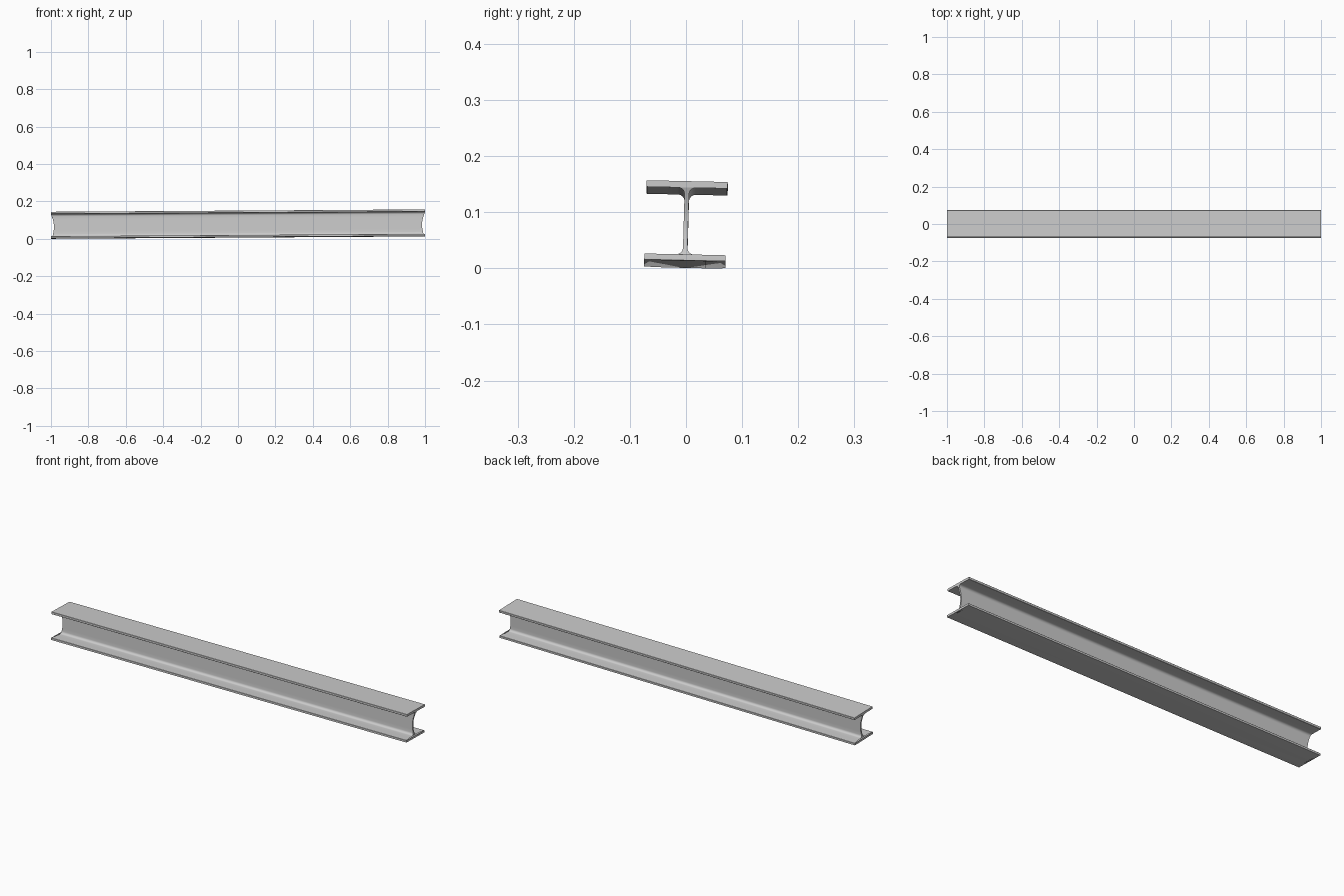
import bpy, bmesh, math

if "Cube" in bpy.data.objects:
    bpy.data.objects.remove(bpy.data.objects["Cube"])

H = 0.142      # beam depth
T = 0.0115     # flange thickness
W = 0.0725     # half flange width
WEB = 0.004    # half web thickness
R = 0.012      # root fillet radius


def fillet(z_flange, up):
    # quarter arc from the flange face into the web, on the +y side
    pts = []
    for i in range(6):
        a = math.pi / 2 * i / 5
        pts.append((WEB + R * (1 - math.sin(a)),
                    z_flange + up * R * (1 - math.cos(a))))
    return pts


# +y half of the I profile, bottom to top, then mirrored for -y
half = [(0, 0), (W / 2, 0), (W, 0.001), (W, T - 0.001), (W - 0.001, T), (W / 2, T)]
half += fillet(T, 1)
half += [(WEB, T + R + (H - 2 * (T + R)) * k / 6) for k in range(1, 6)]
half += fillet(H - T, -1)[::-1]
half += [(W / 2, H - T), (W - 0.001, H - T), (W, H - T + 0.001), (W, H - 0.001), (W - 0.001, H), (0, H)]
n = len(half)


def recess(y, z):
    # web ends are worn inward; the lower flange end is slightly dished
    if z <= T:
        return 0.008 * (1 - (y / W) ** 2)
    if z >= H - T:
        return 0.0
    t = (z - T) / (H - 2 * T)
    return 0.008 * (1 - t) + 0.012 * math.sin(math.pi * t)


def place(x, y, z):
    # the beam lies with a slight pitch and roll
    shift = 0.002 * (2 * z / H - 1)
    return (x, y + shift, z + 0.0085 + 0.0063 * x - 0.022 * y)


bm = bmesh.new()
rings = []
for side in (-1, 1):
    right = [bm.verts.new(place(side * (1 - recess(y, z)), y, z)) for y, z in half]
    left = [right[i] if half[i][0] == 0 else
            bm.verts.new(place(side * (1 - recess(*half[i])), -half[i][0], half[i][1]))
            for i in range(n)]
    rings.append((right, left))
    # end cap in horizontal strips, left to right
    for i in range(n - 1):
        quad = [right[i], right[i + 1], left[i + 1], left[i]]
        quad = list(dict.fromkeys(quad))
        if abs(half[i][1] - half[i + 1][1]) > 1e-6:
            bm.faces.new(quad)

# long faces joining the two ends
for s in (0, 1):
    a, b = rings[0][s], rings[1][s]
    for i in range(n - 1):
        bm.faces.new([a[i], a[i + 1], b[i + 1], b[i]])

bmesh.ops.recalc_face_normals(bm, faces=bm.faces)
mesh = bpy.data.meshes.new("steel_beam")
bm.to_mesh(mesh)
bm.free()
beam = bpy.data.objects.new("steel_beam", mesh)
bpy.context.collection.objects.link(beam)
bpy.context.view_layer.objects.active = beam
beam.select_set(True)
bpy.ops.object.shade_smooth_by_angle(angle=math.radians(30))

# rest the lowest point on the ground
low = min(v.co.z for v in mesh.vertices)
for v in mesh.vertices:
    v.co.z -= low
